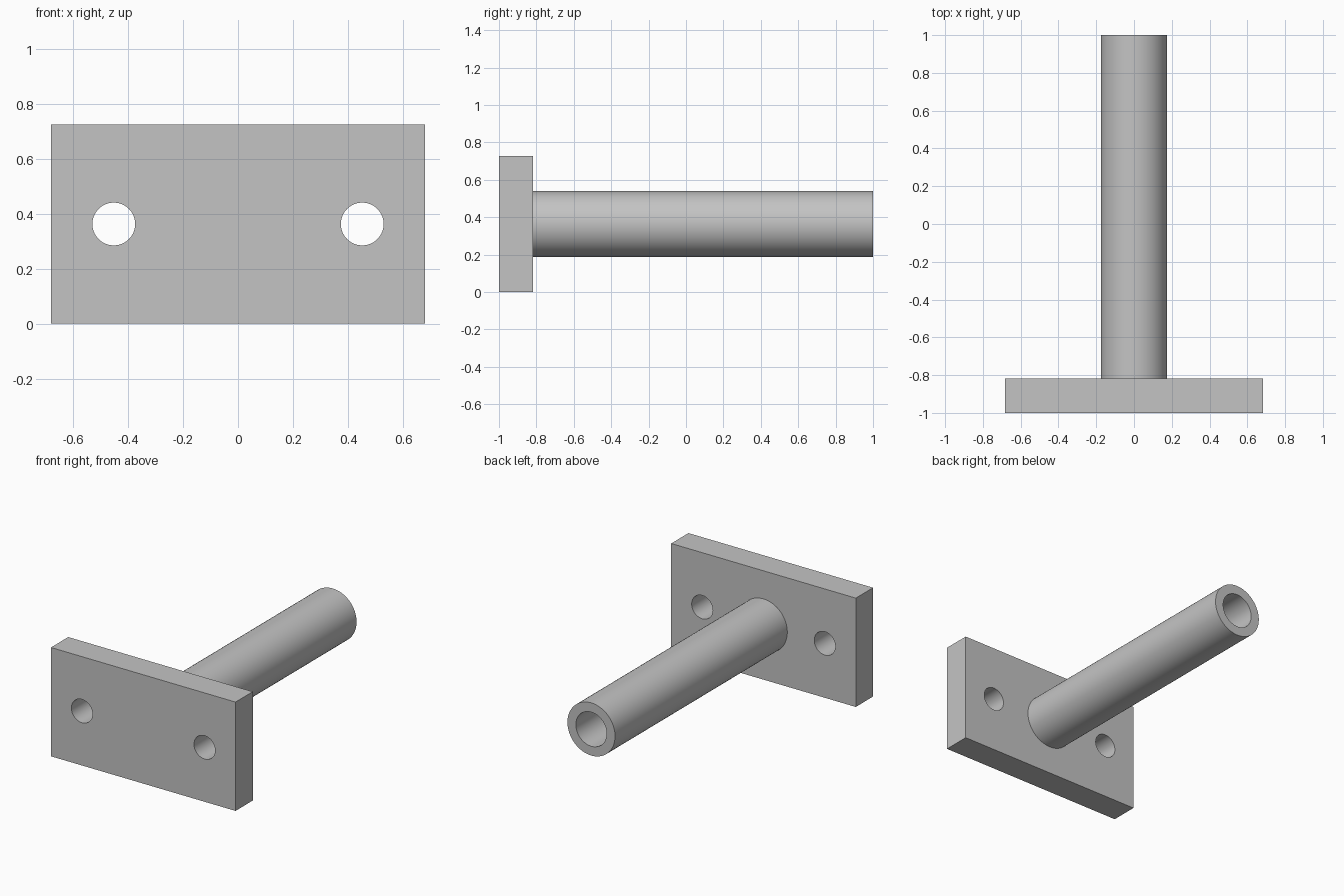
import bpy
import math

if "Cube" in bpy.data.objects:
    bpy.data.objects.remove(bpy.data.objects["Cube"], do_unlink=True)

WIDTH, HEIGHT, THICK = 1.364, 0.727, 0.182
MID = HEIGHT / 2
BACK = -1 + THICK
SEGMENTS = 64

steel = bpy.data.materials.new("grey_steel")
steel.use_nodes = True
colour = (0.55, 0.55, 0.55, 1)
steel.diffuse_color = colour
steel.node_tree.nodes["Principled BSDF"].inputs["Base Color"].default_value = colour


def rod(name, x, radius, y0, y1):
    """Solid cylinder lying along y."""
    bpy.ops.mesh.primitive_cylinder_add(
        vertices=SEGMENTS, radius=radius, depth=y1 - y0,
        location=(x, (y0 + y1) / 2, MID), rotation=(math.pi / 2, 0, 0))
    obj = bpy.context.object
    obj.name = name
    return obj


def drill(obj, cutter):
    """Cut the cutter out of the object and discard it."""
    cutter.hide_render = True
    mod = obj.modifiers.new("hole", 'BOOLEAN')
    mod.operation = 'DIFFERENCE'
    mod.solver = 'EXACT'
    mod.object = cutter
    bpy.context.view_layer.objects.active = obj
    bpy.ops.object.modifier_apply(modifier=mod.name)
    bpy.data.objects.remove(cutter, do_unlink=True)


def finish(obj):
    obj.data.materials.clear()
    obj.data.materials.append(steel)
    bpy.ops.object.select_all(action='DESELECT')
    obj.select_set(True)
    bpy.context.view_layer.objects.active = obj
    bpy.ops.object.shade_smooth_by_angle(angle=math.radians(30))


# Mounting plate with two bolt holes
bpy.ops.mesh.primitive_cube_add(size=1, location=(0, -1 + THICK / 2, MID))
plate = bpy.context.object
plate.name = "mounting_plate"
plate.scale = (WIDTH, THICK, HEIGHT)
bpy.ops.object.transform_apply(location=False, rotation=False, scale=True)
for side in (-1, 1):
    drill(plate, rod("bolt_hole_cutter", side * 0.453, 0.078, -1.1, BACK + 0.1))
finish(plate)

# Hollow tube, its bore ending at the plate
tube = rod("tube", 0, 0.176, BACK, 1)
drill(tube, rod("bore_cutter", 0, 0.114, BACK - 0.1, 1.1))
finish(tube)
